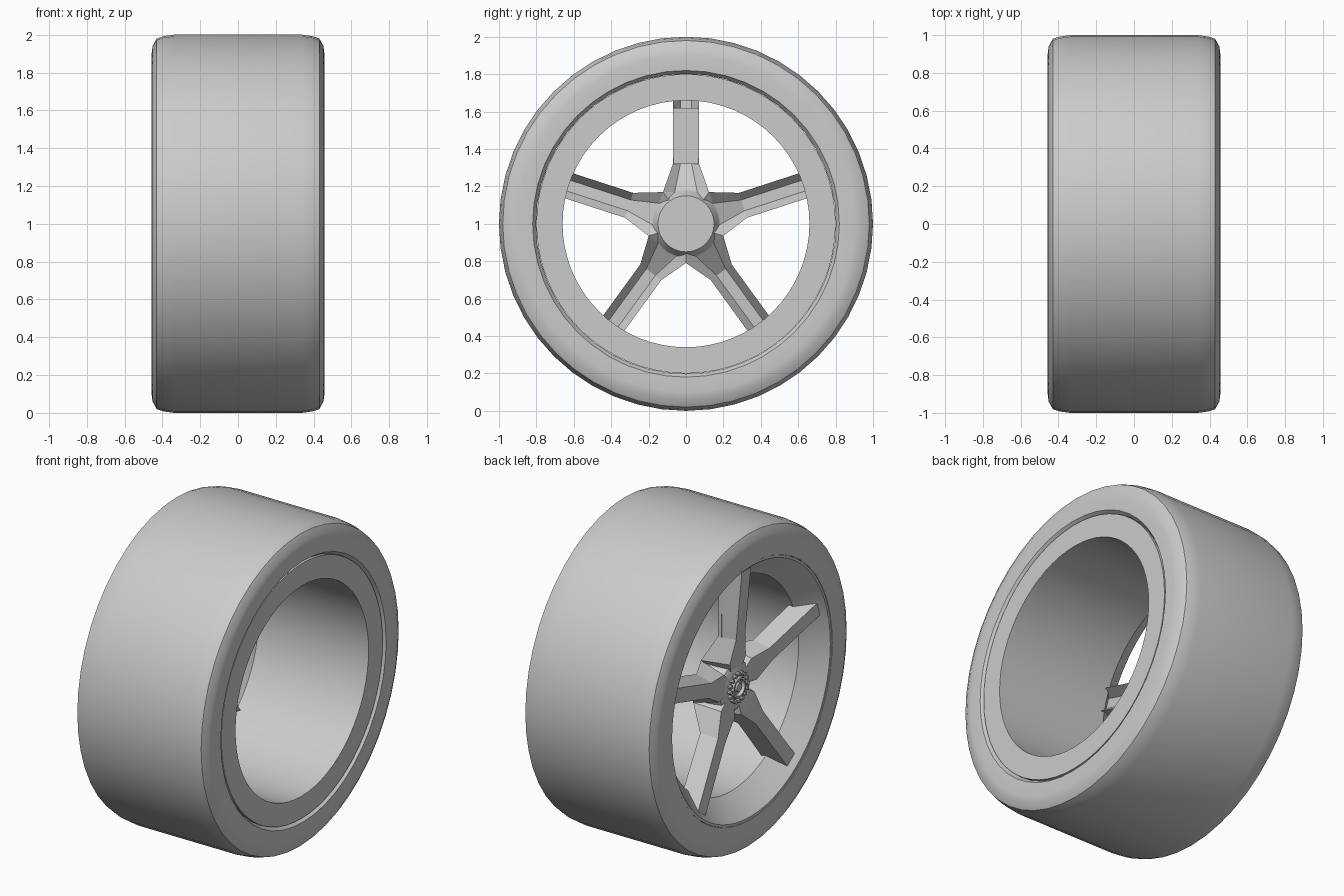
import bpy, bmesh, math
from mathutils import Matrix

cube = bpy.data.objects.get("Cube")
if cube:
    bpy.data.objects.remove(cube, do_unlink=True)

grey = bpy.data.materials.new("plain_grey")
grey.use_nodes = True
colour = (0.6, 0.6, 0.6, 1)
grey.diffuse_color = colour
grey.node_tree.nodes["Principled BSDF"].inputs["Base Color"].default_value = colour


def finish(name, bm, smooth=True):
    """Turn a bmesh around the axle into a shaded object."""
    bmesh.ops.recalc_face_normals(bm, faces=bm.faces)
    mesh = bpy.data.meshes.new(name)
    bm.to_mesh(mesh)
    bm.free()
    mesh.materials.append(grey)
    obj = bpy.data.objects.new(name, mesh)
    obj.location.z = 1
    bpy.context.collection.objects.link(obj)
    if smooth:
        bpy.ops.object.select_all(action='DESELECT')
        obj.select_set(True)
        bpy.context.view_layer.objects.active = obj
        bpy.ops.object.shade_smooth_by_angle(angle=math.radians(35))
    return obj


def lathe(name, profile, segments):
    """Revolve a closed (x, radius) outline around the x axis."""
    bm = bmesh.new()
    rings = []
    for i in range(segments):
        a = math.tau * i / segments
        rings.append([bm.verts.new((x, r * math.sin(a), r * math.cos(a)))
                      for x, r in profile])
    n = len(profile)
    for i in range(segments):
        a, b = rings[i], rings[(i + 1) % segments]
        for j in range(n):
            k = (j + 1) % n
            bm.faces.new((a[j], a[k], b[k], b[j]))
    return finish(name, bm)


def spoke(name, angle):
    """Loft a channel section, open towards +x, from the hub to the rim."""
    # radius, back / front / floor half width, front / back / floor x
    stations = [
        (0.10, 0.073, 0.05, 0.04, -0.35, -0.18, -0.21),
        (0.17, 0.123, 0.08, 0.06, -0.36, -0.19, -0.22),
        (0.32, 0.07, 0.045, 0.03, -0.38, -0.27, -0.33),
        (0.76, 0.07, 0.045, 0.03, -0.42, -0.30, -0.36),
    ]
    bm = bmesh.new()
    loops = []
    for r, back, front, floor, xf, xb, xi in stations:
        section = [(-front, xf), (front, xf), (back, xb),
                   (floor, xi), (-floor, xi), (-back, xb)]
        loops.append([bm.verts.new((x, t, r)) for t, x in section])
    for a, b in zip(loops, loops[1:]):
        for j in range(6):
            k = (j + 1) % 6
            bm.faces.new((a[j], a[k], b[k], b[j]))
    bm.faces.new(loops[0])
    bm.faces.new(loops[-1])
    bm.transform(Matrix.Rotation(angle, 4, 'X'))
    return finish(name, bm, smooth=False)


# Tyre with rounded shoulders and a small groove beside the rim
shoulder = [(0.457, 0.90), (0.452, 0.94), (0.43, 0.98), (0.395, 0.992), (0.34, 1.0)]
outer = [(-x, r) for x, r in shoulder] + shoulder[::-1]
lathe("tyre", [(-0.455, 0.802)] + outer + [(0.455, 0.82), (0.43, 0.802)], 48)

# Rim barrel: straight bore with a flared mouth on the spoke side
lathe("rim", [(-0.453, 0.80), (-0.453, 0.785), (-0.32, 0.66),
              (0.445, 0.66), (0.445, 0.80)], 64)

# Five spokes, the upright one with a backing plate
for i in range(5):
    spoke(f"spoke_{i + 1}", math.tau * i / 5)
bm = bmesh.new()
bmesh.ops.create_cube(bm, size=1, matrix=Matrix.Translation((-0.285, 0, 0.47))
                      @ Matrix.Diagonal((0.02, 0.139, 0.30, 1)))
finish("spoke_backing_plate", bm, smooth=False)

# Hub body with a chamfered back, and the raised ring and cap on its face
lathe("hub", [(-0.355, 0.0001), (-0.355, 0.12), (-0.34, 0.15), (-0.22, 0.18),
              (-0.18, 0.155), (-0.17, 0.15), (-0.17, 0.0001)], 32)
lathe("hub_ring", [(-0.35, 0.045), (-0.375, 0.05), (-0.375, 0.062), (-0.35, 0.068)], 32)
lathe("hub_cap", [(-0.35, 0.0001), (-0.37, 0.0001), (-0.37, 0.025), (-0.35, 0.03)], 24)

# Ring of small studs on the hub face
bm = bmesh.new()
studs = 16
for i in range(studs):
    place = (Matrix.Rotation(math.tau * i / studs, 4, 'X')
             @ Matrix.Translation((-0.36, 0, 0.085))
             @ Matrix.Rotation(math.pi / 2, 4, 'Y'))
    bmesh.ops.create_cone(bm, cap_ends=True, segments=8, radius1=0.012,
                          radius2=0.012, depth=0.03, matrix=place)
finish("hub_studs", bm)
